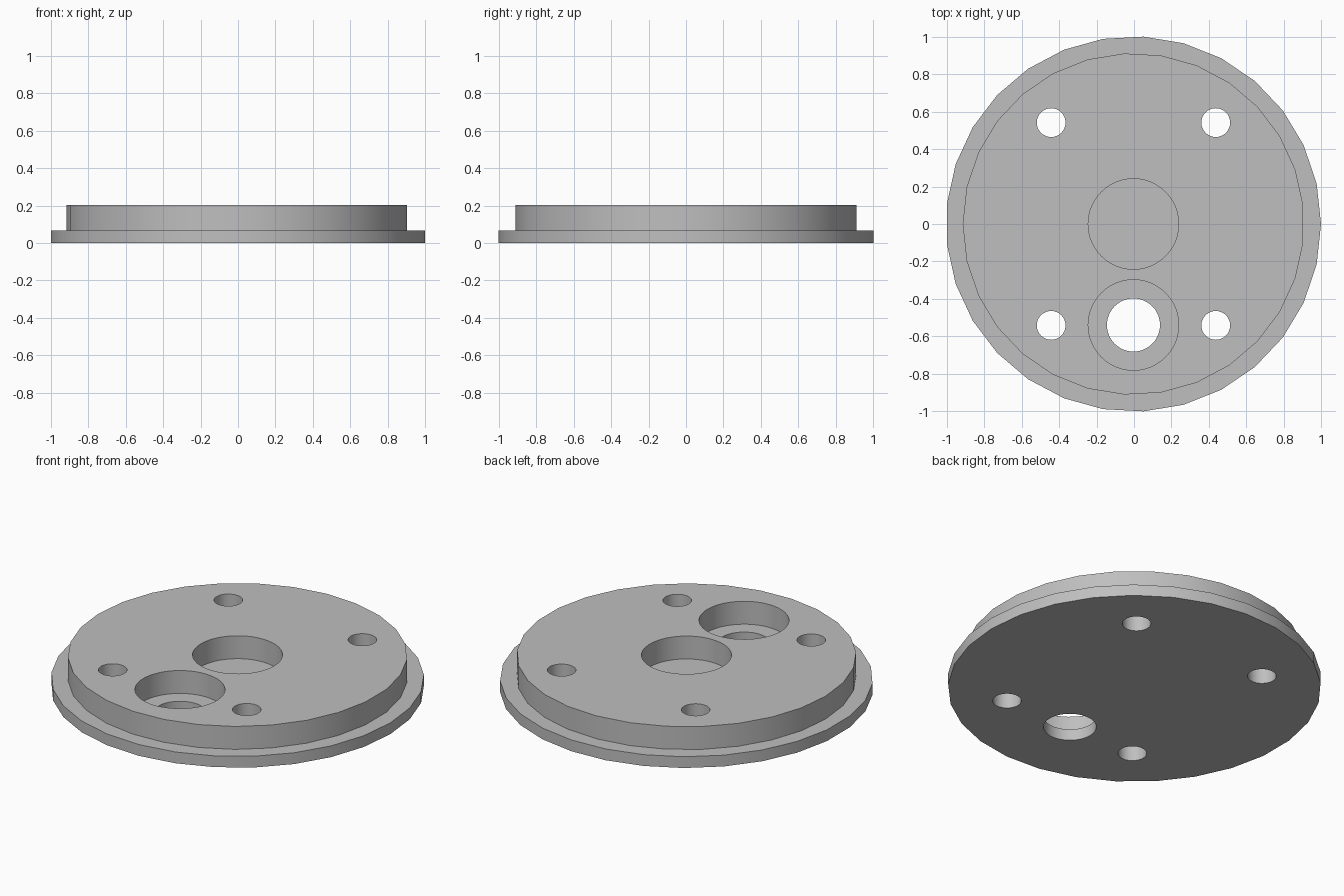
import bpy
import bmesh
from math import cos, sin, tau, pi, radians

cube = bpy.data.objects.get("Cube")
if cube:
    bpy.data.objects.remove(cube)

FLANGE_Z, TOP_Z = 0.067, 0.203
CX = -0.003                      # axis offset that centres the odd-sided rim
bm = bmesh.new()


def ring(x, y, z, radius, sides, start=0.0):
    """Closed loop of edges."""
    verts = [bm.verts.new((CX + x + radius * cos(start + tau * i / sides),
                           y + radius * sin(start + tau * i / sides), z))
             for i in range(sides)]
    return [bm.edges.new((verts[i], verts[(i + 1) % sides])) for i in range(sides)]


def wall(x, y, z0, z1, radius, sides=48, start=0.0):
    """Cylindrical wall; returns its lower and upper loops."""
    low = ring(x, y, z0, radius, sides, start)
    high = ring(x, y, z1, radius, sides, start)
    for a, b in zip(low, high):
        bm.faces.new((a.verts[0], a.verts[1], b.verts[1], b.verts[0]))
    return low, high


def cap(*loops):
    """Flat face bounded by the loops, inner loops being holes."""
    edges = [e for loop in loops for e in loop]
    bmesh.ops.triangle_fill(bm, use_beauty=True, edges=edges, normal=(0, 0, 1))


# Outer walls of the flange and the raised disc
flange_low, flange_high = wall(0, 0, 0, FLANGE_Z, 1.003, 29)
disc_low, disc_high = wall(0, 0, FLANGE_Z, TOP_Z, 0.913, 29, pi)

# Four bolt holes through the whole thickness
bolts = [wall(sx * 0.44, sy * 0.542, 0, TOP_Z, 0.077, 32)
         for sx in (-1, 1) for sy in (-1, 1)]

# Blind centre pocket, and counterbored through hole at the front
pocket_low, pocket_high = wall(0, 0, FLANGE_Z, TOP_Z, 0.242)
bore_low, bore_high = wall(0, -0.54, FLANGE_Z, TOP_Z, 0.242)
hole_low, hole_high = wall(0, -0.54, 0, FLANGE_Z, 0.142)

# Flat faces
cap(flange_low, hole_low, *[b[0] for b in bolts])
cap(flange_high, disc_low)
cap(pocket_low)
cap(bore_low, hole_high)
cap(disc_high, pocket_high, bore_high, *[b[1] for b in bolts])
bmesh.ops.recalc_face_normals(bm, faces=bm.faces)

mesh = bpy.data.meshes.new("flanged_cover_plate")
bm.to_mesh(mesh)
bm.free()
plate = bpy.data.objects.new("flanged_cover_plate", mesh)
bpy.context.collection.objects.link(plate)

# Plain grey
grey = bpy.data.materials.new("plain_grey")
grey.use_nodes = True
colour = (0.52, 0.52, 0.52, 1)
grey.diffuse_color = colour
grey.node_tree.nodes["Principled BSDF"].inputs["Base Color"].default_value = colour
mesh.materials.append(grey)

# Smooth round walls, crisp rims
bpy.ops.object.select_all(action='DESELECT')
plate.select_set(True)
bpy.context.view_layer.objects.active = plate
bpy.ops.object.shade_smooth_by_angle(angle=radians(35))
